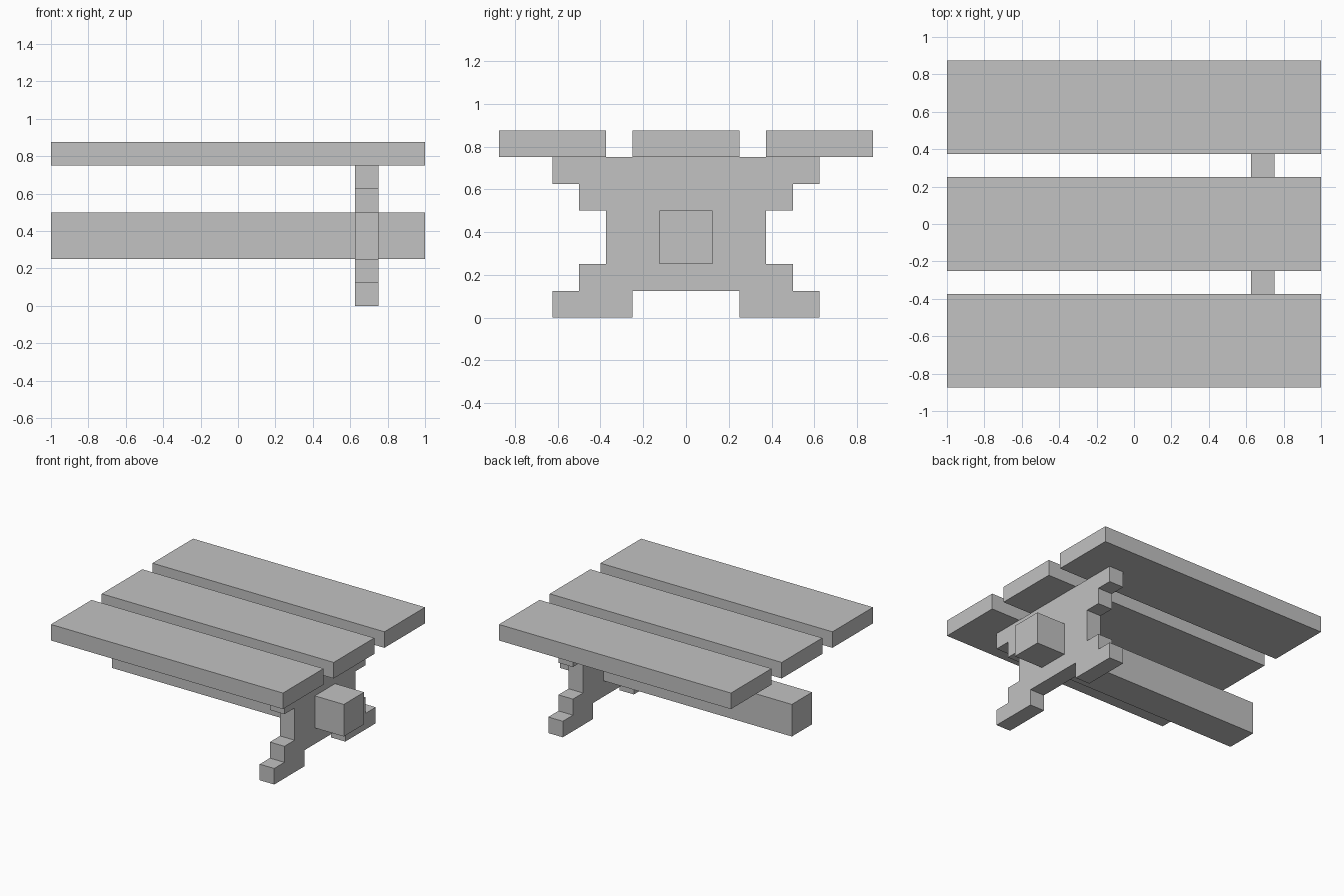
import bpy, bmesh

if "Cube" in bpy.data.objects:
    bpy.data.objects.remove(bpy.data.objects["Cube"])

grey = bpy.data.materials.new("light_grey")
grey.diffuse_color = (0.54, 0.54, 0.54, 1)
grey.use_nodes = True
grey.node_tree.nodes["Principled BSDF"].inputs["Base Color"].default_value = grey.diffuse_color


def finish(name, bm):
    bmesh.ops.recalc_face_normals(bm, faces=bm.faces)
    mesh = bpy.data.meshes.new(name)
    bm.to_mesh(mesh)
    bm.free()
    mesh.materials.append(grey)
    obj = bpy.data.objects.new(name, mesh)
    bpy.context.collection.objects.link(obj)
    return obj


def box(name, lo, hi):
    bm = bmesh.new()
    bmesh.ops.create_cube(bm, size=1)
    for v in bm.verts:
        v.co = [a + (b - a) * (c + 0.5) for a, b, c in zip(lo, hi, v.co)]
    return finish(name, bm)


# Three table top planks
for name, y in (("front_plank", -0.625), ("middle_plank", 0), ("back_plank", 0.625)):
    box(name, (-1, y - 0.25, 0.75), (1, y + 0.25, 0.875))

# Long square beam through the trestle
box("beam", (-1, -0.125, 0.25), (1, 0.125, 0.5))

# Stepped trestle leg: half outline (y, z), mirrored and extruded along x
half = [(0.25, 0.125), (0.25, 0), (0.625, 0), (0.625, 0.125), (0.5, 0.125),
        (0.5, 0.25), (0.375, 0.25), (0.375, 0.5), (0.5, 0.5), (0.5, 0.625),
        (0.625, 0.625), (0.625, 0.75)]
outline = half + [(-y, z) for y, z in reversed(half)]
bm = bmesh.new()
face = bm.faces.new([bm.verts.new((0.625, y, z)) for y, z in outline])
ext = bmesh.ops.extrude_face_region(bm, geom=[face])
bmesh.ops.translate(bm, vec=(0.125, 0, 0),
                    verts=[g for g in ext["geom"] if isinstance(g, bmesh.types.BMVert)])
finish("trestle_leg", bm)
